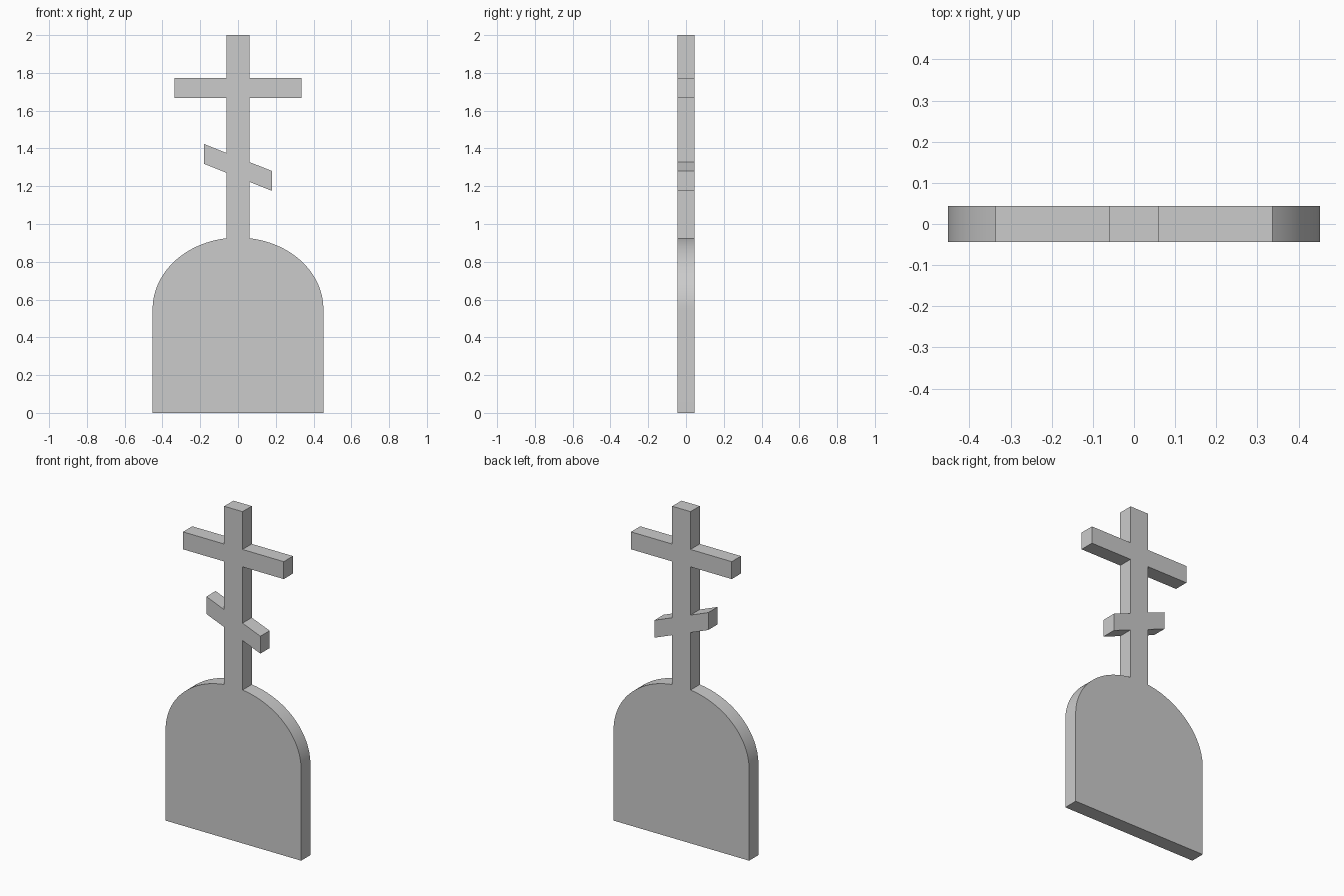
import bpy, bmesh
from math import asin, cos, sin

if "Cube" in bpy.data.objects:
    bpy.data.objects.remove(bpy.data.objects["Cube"])

HALF_DEPTH = 0.044
POST = 0.061          # half width of the upright
SLAB = 0.452          # half width of the headstone
SHOULDER, RISE = 0.55, 0.378
ARM, ARM_LOW, ARM_HIGH = 0.336, 1.667, 1.772
FOOT, FOOT_LOW, FOOT_HIGH, SLOPE = 0.18, 1.247, 1.352, -0.397
ARC_STEPS = 24


def half_outline(side):
    """Outline of one half from base to tip; side is 1 (right) or -1 (left)."""
    # headstone side and elliptical shoulder, ending at the upright
    pts = [(SLAB, 0)]
    end = asin(1) - asin(POST / SLAB)
    for i in range(ARC_STEPS + 1):
        a = end * i / ARC_STEPS
        pts.append((SLAB * cos(a), SHOULDER + RISE * sin(a)))
    # slanted foot bar
    for x, z in ((POST, FOOT_LOW), (FOOT, FOOT_LOW), (FOOT, FOOT_HIGH), (POST, FOOT_HIGH)):
        pts.append((x, z + SLOPE * x * side))
    # level crossbar and top of the upright
    pts += [(POST, ARM_LOW), (ARM, ARM_LOW), (ARM, ARM_HIGH), (POST, ARM_HIGH), (POST, 2)]
    return [(x * side, z) for x, z in pts]


# one-piece silhouette, extruded front to back
outline = half_outline(1) + half_outline(-1)[::-1]
bm = bmesh.new()
front = bm.faces.new([bm.verts.new((x, -HALF_DEPTH, z)) for x, z in outline])
extruded = bmesh.ops.extrude_face_region(bm, geom=[front], use_keep_orig=True)
moved = [v for v in extruded["geom"] if isinstance(v, bmesh.types.BMVert)]
bmesh.ops.translate(bm, verts=moved, vec=(0, 2 * HALF_DEPTH, 0))
bmesh.ops.recalc_face_normals(bm, faces=bm.faces[:])

mesh = bpy.data.meshes.new("headstone_with_cross")
bm.to_mesh(mesh)
bm.free()
stone = bpy.data.objects.new("headstone_with_cross", mesh)
bpy.context.collection.objects.link(stone)

# smooth shoulder, sharp corners
bpy.context.view_layer.objects.active = stone
stone.select_set(True)
bpy.ops.object.shade_smooth_by_angle(angle=0.4)
